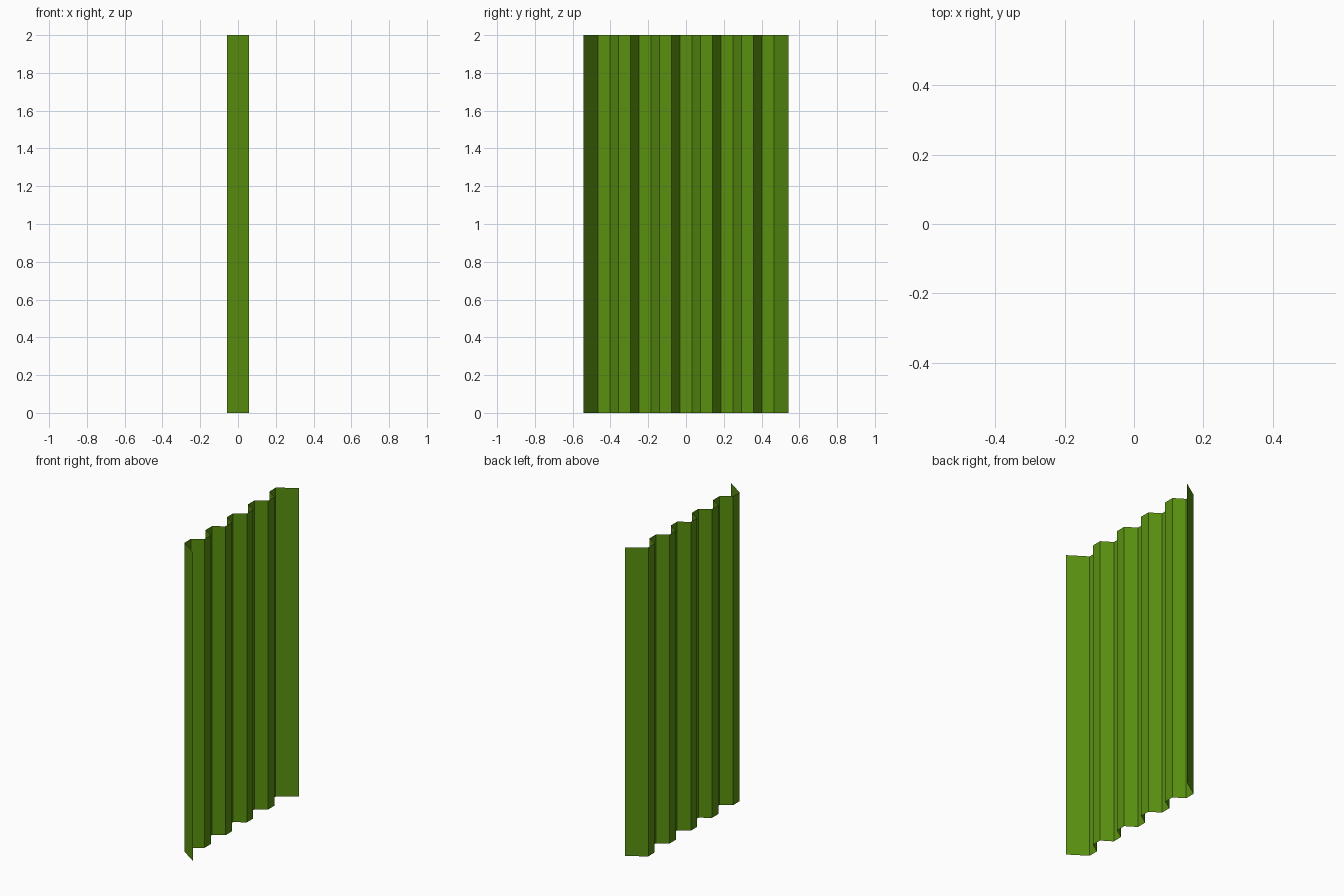
import bpy, bmesh

if "Cube" in bpy.data.objects:
    bpy.data.objects.remove(bpy.data.objects["Cube"])

HEIGHT = 2.0
BACK, END = -0.057, 0.057      # recessed flats, free end edges
RIDGE = BACK + 0.067           # raised flats
PERIOD, FLAT, END_RUN = 0.2172, 0.0655, 0.0765
SLOPE = PERIOD / 2 - FLAT

# Trapezoidal sheet cross-section: 5 recessed flats, 4 ridges, two end flanges
profile = []
y = -(9 * FLAT + 8 * SLOPE) / 2
profile.append((END, y - END_RUN))
for i in range(9):
    x = BACK if i % 2 == 0 else RIDGE
    profile += [(x, y), (x, y + FLAT)]
    y += FLAT + SLOPE
profile.append((END, y - SLOPE + END_RUN))

# Extrude the open profile upward into a thin sheet
bm = bmesh.new()
low = [bm.verts.new((x, y, 0)) for x, y in profile]
high = [bm.verts.new((x, y, HEIGHT)) for x, y in profile]
for i in range(len(profile) - 1):
    bm.faces.new((low[i], low[i + 1], high[i + 1], high[i]))
mesh = bpy.data.meshes.new("corrugated_panel")
bm.to_mesh(mesh)
bm.free()

panel = bpy.data.objects.new("corrugated_panel", mesh)
bpy.context.collection.objects.link(panel)

# Green paint
paint = bpy.data.materials.new("green_paint")
paint.diffuse_color = (0.1, 0.28, 0.005, 1)
paint.use_nodes = True
paint.node_tree.nodes["Principled BSDF"].inputs["Base Color"].default_value = paint.diffuse_color
mesh.materials.append(paint)
